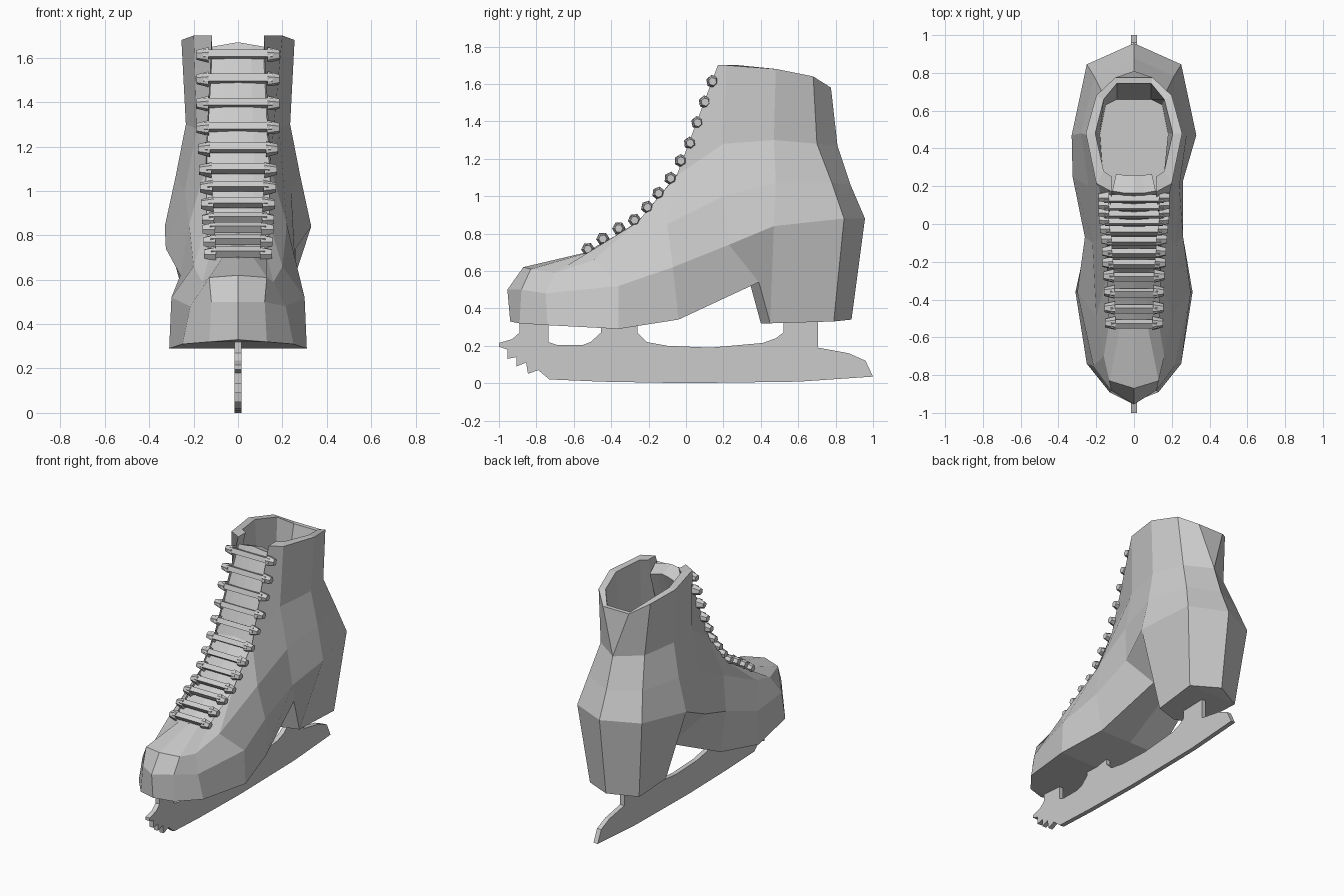
import bpy
import bmesh
from math import atan2, pi
from mathutils import Matrix

cube = bpy.data.objects.get("Cube")
if cube:
    bpy.data.objects.remove(cube, do_unlink=True)

grey = bpy.data.materials.new("plain grey")
grey.use_nodes = True
grey.diffuse_color = (0.6, 0.6, 0.6, 1)
grey.node_tree.nodes["Principled BSDF"].inputs["Base Color"].default_value = grey.diffuse_color


def finish(name, bm):
    """Turn a bmesh into a named, flat shaded, coloured object."""
    mesh = bpy.data.meshes.new(name)
    bm.to_mesh(mesh)
    bm.free()
    mesh.materials.append(grey)
    obj = bpy.data.objects.new(name, mesh)
    bpy.context.collection.objects.link(obj)
    return obj


def from_faces(name, faces):
    """Build a mesh from faces given as corner points, sharing equal corners."""
    bm = bmesh.new()
    shared = {}
    for face in faces:
        corners = list(dict.fromkeys(face))
        if len(corners) < 3:
            continue
        for point in corners:
            if point not in shared:
                shared[point] = bm.verts.new(point)
        bm.faces.new([shared[point] for point in corners])
    return finish(name, bm)


def strip(lower, upper):
    """Quads that join two rows of points."""
    return [(lower[i], lower[i + 1], upper[i + 1], upper[i])
            for i in range(min(len(lower), len(upper)) - 1)]


def mirrored(faces):
    """The same faces on the other side, still facing outward."""
    return [tuple((-x, y, z) for x, y, z in reversed(face)) for face in faces]


# Boot: rings of half the outline, each running from toe to heel
sole = [(0, -.94, .33), (.13, -.89, .32), (.25, -.74, .31),
        (.31, -.36, .29), (.24, -.04, .34), (.16, .39, .54),
        (.16, .45, .32), (.19, .79, .33), (0, .885, .34)]
widest = [(0, -.955, .5), (.12, -.88, .5), (.215, -.75, .48),
          (.3, -.36, .52), (.26, -.07, .62), (.26, .23, .74),
          (.33, .47, .84), (.25, .845, .88), (0, .957, .88)]
instep = [(0, -.87, .62), (.13, -.83, .61), (.16, -.7, .59),
          (.2, -.49, .66), (.22, -.1, .85), (.24, .2, 1),
          (.28, .48, 1.07), (.21, .78, 1.07), (0, .88, 1.06)]
ankle = [(0, -.53, .7), (.07, -.53, .7), (.13, -.52, .7),
         (.14, -.26, .86), (.145, -.05, 1.11), (.185, .2, 1.28),
         (.235, .47, 1.3), (.17, .7, 1.28), (0, .81, 1.27)]
rim = [(.117, .17, 1.7), (.2, .215, 1.7), (.255, .48, 1.68),
       (.2, .68, 1.64), (.1, .775, 1.58), (0, .775, 1.58)]

# Tapered inner walls down to a flat floor
lining = [(.117, .25, 1.7), (.16, .28, 1.7), (.205, .48, 1.68),
          (.16, .66, 1.64), (.09, .745, 1.58), (0, .745, 1.58)]
floor = [(.117, .07, 1.2), (.165, .25, 1.2), (.18, .48, 1.2),
         (.15, .63, 1.2), (.09, .66, 1.2), (0, .66, 1.2)]

# The underside runs from the sole edge to a centre line, with a pointed heel front
middle = []
for i, (x, y, z) in enumerate(sole):
    forward = 0.05 if i in (5, 6) else 0
    middle.append((0, y - forward, z))


def boot_half(waist):
    faces = strip(middle, sole)
    for low, high in ((sole, waist), (waist, instep), (instep, ankle),
                      (ankle[4:], rim), (rim, lining), (lining, floor)):
        faces += strip(low, high)
    # Back gusset, inner floor and the edge beside the tongue
    faces.append((ankle[-1], rim[-1], rim[-2]))
    faces.append(tuple([(0, .07, 1.2)] + floor))
    faces.append((rim[0], lining[0], floor[0], ankle[4]))
    return faces


# One side bulges out further above the arch
bulging = widest[:5] + [(.325, .25, .74)] + widest[6:]
from_faces("boot_shell", boot_half(widest) + mirrored(boot_half(bulging)))

# Tongue: a slightly arched strip behind the laces, given as half width, y and z
tongue_path = [(.13, -.54, .69), (.14, -.4, .765), (.145, -.255, .855),
               (.145, -.045, 1.11), (.13, .06, 1.39), (.115, .165, 1.66)]
tongue_rows = []
for half, y, z in tongue_path:
    tongue_rows.append([(-half, y + .01, z - .01), (-half / 2, y, z), (0, y, z + .01),
                        (half / 2, y, z), (half, y + .01, z - .01)])
tongue_faces = []
for low, high in zip(tongue_rows, tongue_rows[1:]):
    tongue_faces += strip(low, high)
tongue = from_faces("tongue", tongue_faces)
thickness = tongue.modifiers.new("Thickness", 'SOLIDIFY')
thickness.thickness = 0.1
thickness.offset = -1

# Laces: a bar tilted to the slope, with a tapered six-sided stud at each end
lace_places = [(-.52, .71), (-.44, .765), (-.355, .82), (-.27, .865), (-.2, .935), (-.14, 1.01),
               (-.075, 1.09), (-.02, 1.185), (.03, 1.28), (.07, 1.39), (.11, 1.5), (.15, 1.61)]
for i, (y, z) in enumerate(lace_places):
    before = lace_places[max(i - 1, 0)]
    after = lace_places[min(i + 1, len(lace_places) - 1)]
    slope = -atan2(after[0] - before[0], after[1] - before[1])
    place = Matrix.Translation((0, y, z)) @ Matrix.Rotation(slope, 4, 'X')
    reach = 0.125 + 0.035 * min(1, (z - 0.7) / 0.6)
    bm = bmesh.new()
    bar = bmesh.ops.create_cube(bm, size=1)["verts"]
    bmesh.ops.scale(bm, vec=(2 * reach - .01, .036, .034), verts=bar)
    bmesh.ops.translate(bm, vec=(0, -.018, 0), verts=bar)
    for side in (-1, 1):
        turn = (Matrix.Translation((side * reach, -.008, 0))
                @ Matrix.Rotation(side * pi / 2, 4, 'Y'))
        bmesh.ops.create_cone(bm, cap_ends=True, segments=6, radius1=0.036,
                              radius2=0.022, depth=0.055, matrix=turn)
    bmesh.ops.transform(bm, matrix=place, verts=bm.verts)
    finish(f"lace_{i + 1}", bm)

# Blade: one flat plate with toe teeth and three posts
posts_outline = [(.705, .19), (.705, .36), (.52, .36), (.52, .27), (.48, .24), (.41, .215),
                 (.13, .19), (-.1, .2), (-.21, .22), (-.26, .27), (-.26, .33),
                 (-.455, .33), (-.455, .27), (-.51, .22), (-.55, .205), (-.69, .205),
                 (-.735, .22), (-.735, .34), (-.89, .34), (-.89, .27), (-.93, .235)]
teeth_outline = [(-1, .215), (-1, .195), (-.955, .18), (-.955, .13), (-.905, .14),
                 (-.905, .09), (-.855, .11), (-.845, .05), (-.79, .07), (-.73, .02)]
edge_outline = [(-.45, .008), (0, 0), (.6, .008), (1, .035), (.96, .12), (.87, .16)]

outline = posts_outline + teeth_outline + edge_outline
near = [(.016, y, z) for y, z in outline]
far = [(-.016, y, z) for y, z in outline]
from_faces("blade", [near, far[::-1]] + strip(far + far[:1], near + near[:1]))
